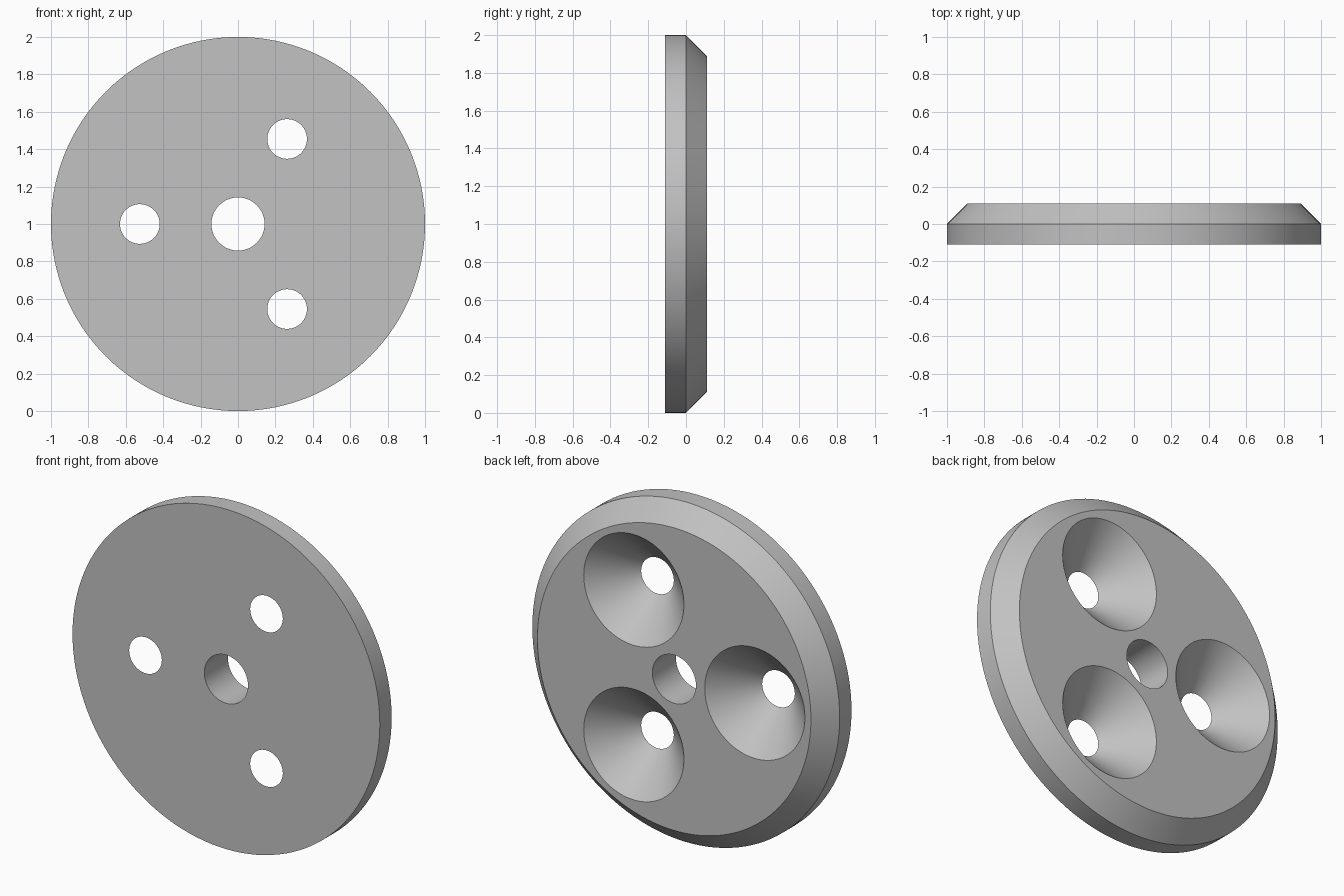
import bpy, bmesh
from math import cos, sin, pi, radians

cube = bpy.data.objects.get("Cube")
if cube:
    bpy.data.objects.remove(cube, do_unlink=True)

HALF = 0.11        # half thickness of the plate
CHAMFER = 0.11
OVER = 0.02        # how far cutters pass through the faces

grey = bpy.data.materials.new("plain grey")
grey.use_nodes = True
colour = (0.54, 0.54, 0.54, 1)
grey.diffuse_color = colour
grey.node_tree.nodes["Principled BSDF"].inputs["Base Color"].default_value = colour


def turned(name, profile, x=0, z=1, sides=96):
    """Capped solid turned around the y axis from (y, radius) pairs."""
    bm = bmesh.new()
    rings = [[bm.verts.new((x + r * cos(2 * pi * i / sides), y,
                            z + r * sin(2 * pi * i / sides)))
              for i in range(sides)] for y, r in profile]
    for a, b in zip(rings, rings[1:]):
        for i in range(sides):
            j = (i + 1) % sides
            bm.faces.new((a[i], a[j], b[j], b[i]))
    bm.faces.new(rings[0])
    bm.faces.new(rings[-1])
    bmesh.ops.recalc_face_normals(bm, faces=bm.faces)
    mesh = bpy.data.meshes.new(name)
    bm.to_mesh(mesh)
    bm.free()
    mesh.materials.append(grey)
    obj = bpy.data.objects.new(name, mesh)
    bpy.context.collection.objects.link(obj)
    return obj


# Disc with a chamfered back rim
disc = turned("disc_plate", [(-HALF, 1), (0, 1), (HALF, 1 - CHAMFER)], sides=128)

# Straight centre bore
end = HALF + OVER
cutters = [turned("centre_bore_cutter", [(-end, 0.142), (end, 0.142)])]

# Three 45 degree countersunk holes, wide at the back
for k in range(3):
    a = pi + k * 2 * pi / 3
    cutters.append(turned("countersink_cutter",
                          [(-end, 0.106 - OVER), (end, 0.106 + 2 * HALF + OVER)],
                          0.525 * cos(a), 1 + 0.525 * sin(a)))

# Cut the holes and discard the cutters
bpy.ops.object.select_all(action='DESELECT')
disc.select_set(True)
bpy.context.view_layer.objects.active = disc
for cutter in cutters:
    cutter.hide_render = True
    mod = disc.modifiers.new("hole", 'BOOLEAN')
    mod.operation = 'DIFFERENCE'
    mod.solver = 'EXACT'
    mod.object = cutter
    bpy.ops.object.modifier_apply(modifier=mod.name)
    bpy.data.objects.remove(cutter, do_unlink=True)

bpy.ops.object.shade_smooth_by_angle(angle=radians(30))
